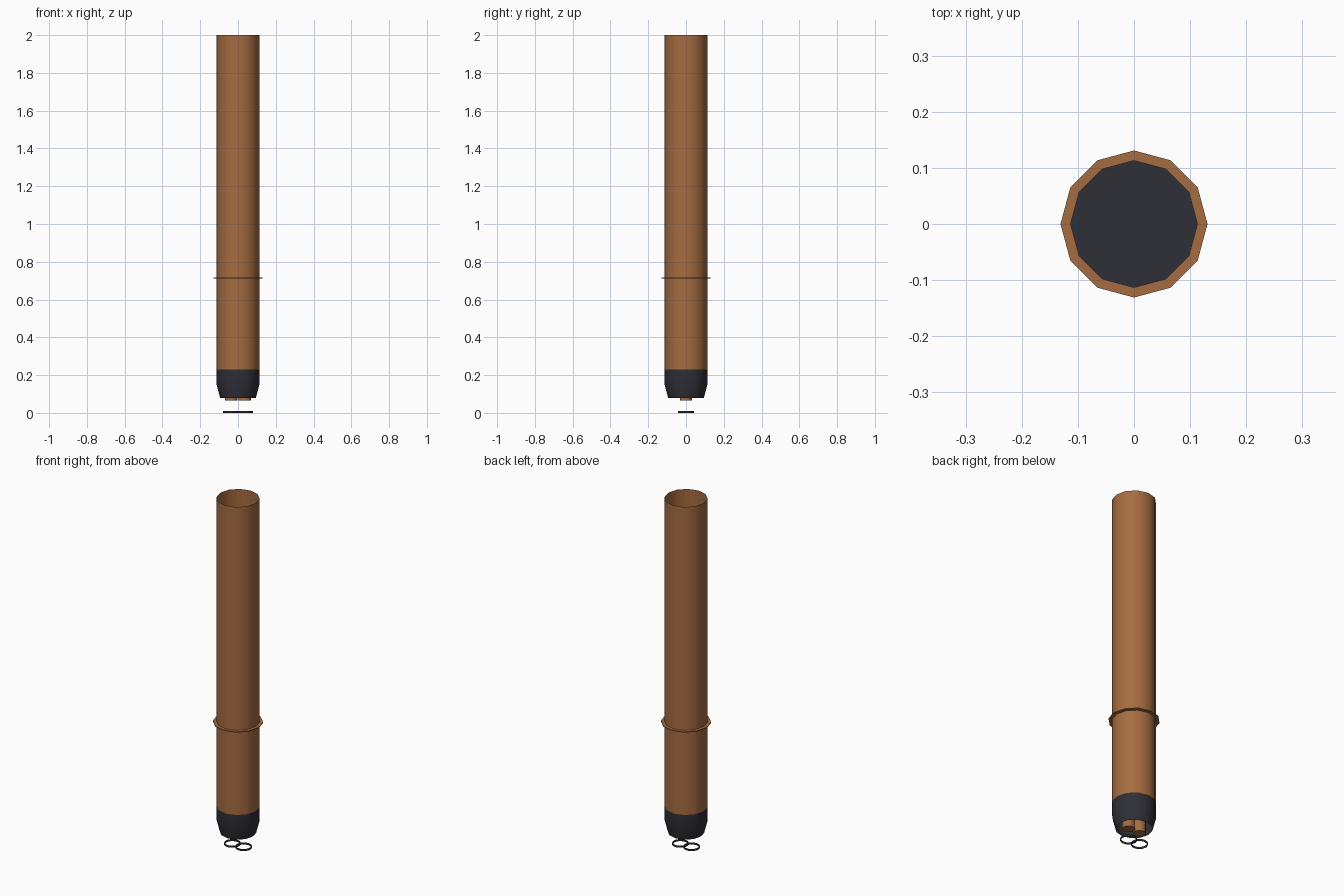
import bpy, bmesh, math

if "Cube" in bpy.data.objects:
    bpy.data.objects.remove(bpy.data.objects["Cube"])

SIDES = 12


def material(name, rgb):
    m = bpy.data.materials.new(name)
    m.diffuse_color = (*rgb, 1.0)
    m.use_nodes = True
    m.node_tree.nodes["Principled BSDF"].inputs["Base Color"].default_value = m.diffuse_color
    return m


copper = material("copper_brown", (0.38, 0.15, 0.052))
dark = material("dark_grey", (0.028, 0.028, 0.038))


def lathe(name, profile, mat, sides=SIDES, x=0.0, closed=False, cap_top=False):
    """Spin a list of (radius, z) points round a vertical axis at x."""
    bm = bmesh.new()
    rings = []
    for r, z in profile:
        rings.append([bm.verts.new((r * math.cos(2 * math.pi * i / sides),
                                    r * math.sin(2 * math.pi * i / sides), z))
                      for i in range(sides)])
    pairs = list(zip(rings, rings[1:]))
    if closed:
        pairs.append((rings[-1], rings[0]))
    for a, b in pairs:
        for i in range(sides):
            j = (i + 1) % sides
            bm.faces.new((a[i], a[j], b[j], b[i]))
    if cap_top:
        bm.faces.new(rings[-1])
    me = bpy.data.meshes.new(name)
    bm.to_mesh(me)
    bm.free()
    me.materials.append(mat)
    ob = bpy.data.objects.new(name, me)
    ob.location.x = x
    bpy.context.collection.objects.link(ob)
    bpy.ops.object.select_all(action='DESELECT')
    ob.select_set(True)
    bpy.context.view_layer.objects.active = ob
    bpy.ops.object.shade_smooth_by_angle(angle=math.radians(35))
    return ob


# Long open-topped body
lathe("body_tube", [(0.113, 0.23), (0.113, 2.0)], copper)

# Thin flange around the body
lathe("flange", [(0.113, 0.712), (0.131, 0.712), (0.131, 0.717), (0.113, 0.717)],
      copper, closed=True)

# Tapered tail cup, open below and closed by a bulkhead above
lathe("tail_cup", [(0.095, 0.08), (0.113, 0.15), (0.113, 0.23)], dark, cap_top=True)

# Paired engines and the exit rings hanging beneath them
for side, x in (("left", -0.036), ("right", 0.036)):
    lathe("engine_" + side, [(0.0005, 0.066), (0.033, 0.066), (0.033, 0.15)],
          copper, x=x, cap_top=True)
    lathe("exit_ring_" + side,
          [(0.039, 0.0), (0.043, 0.0), (0.043, 0.01), (0.039, 0.01)],
          dark, sides=16, x=x, closed=True)
